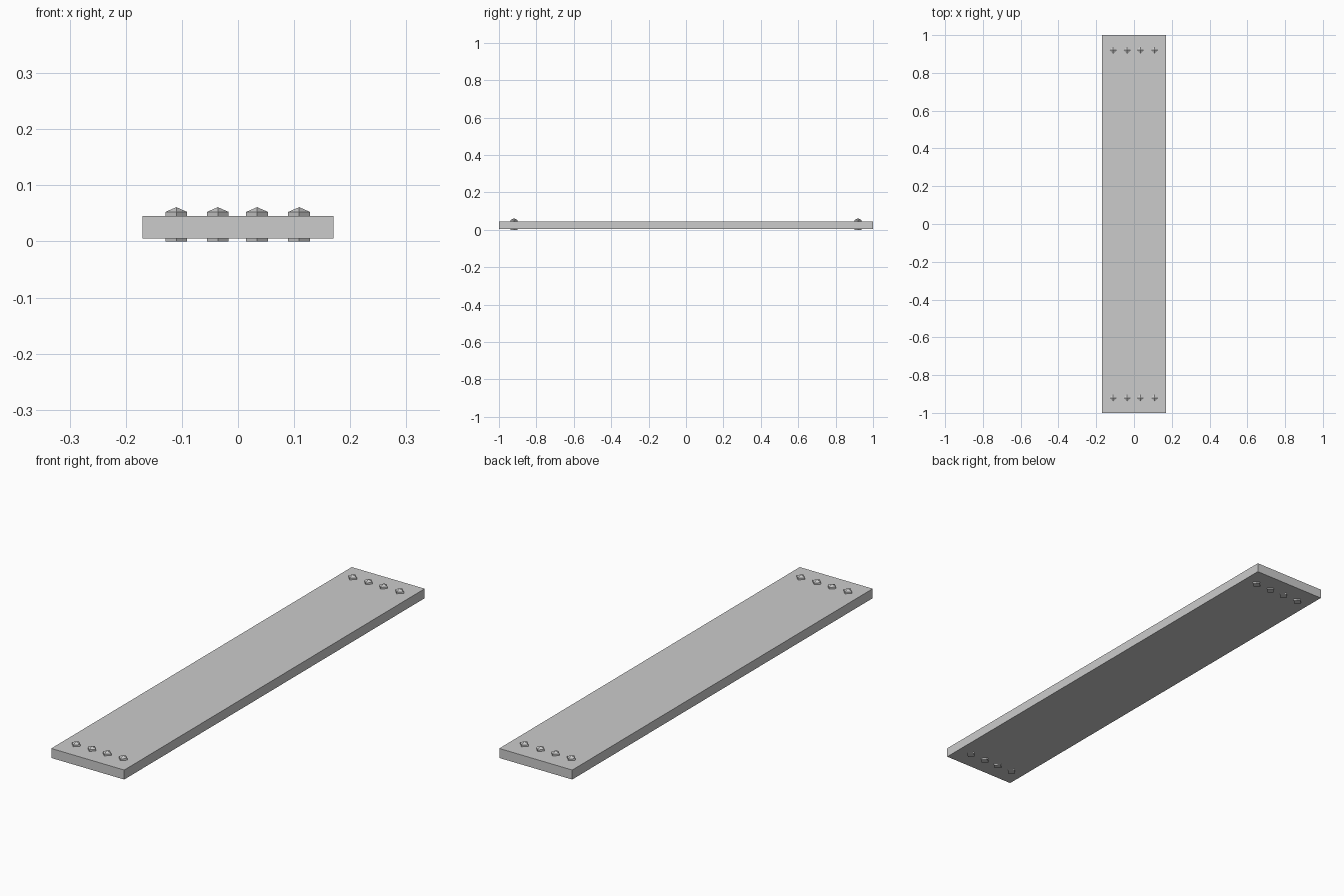
import bpy, bmesh
from math import pi
from mathutils import Matrix

if "Cube" in bpy.data.objects:
    bpy.data.objects.remove(bpy.data.objects["Cube"])

def make_object(name, bm):
    bmesh.ops.recalc_face_normals(bm, faces=bm.faces)
    mesh = bpy.data.meshes.new(name)
    bm.to_mesh(mesh)
    bm.free()
    obj = bpy.data.objects.new(name, mesh)
    bpy.context.collection.objects.link(obj)
    return obj

# Plank board
bm = bmesh.new()
bmesh.ops.create_cube(bm, size=1, matrix=Matrix.Translation((0, 0, 0.0255)) @ Matrix.Diagonal((0.34, 2, 0.04, 1)))
make_object("plank", bm)

# Square nail with a low pyramid head, corner facing forward
def nail(name, x, y, radius=0.0195, shoulder=0.0525, tip=0.061):
    bm = bmesh.new()
    bmesh.ops.create_cone(bm, cap_ends=True, segments=4, radius1=radius, radius2=radius,
                          depth=shoulder, matrix=Matrix.Translation((x, y, shoulder / 2)))
    top = max(bm.faces, key=lambda f: f.calc_center_median().z)
    apex = bmesh.ops.poke(bm, faces=[top])["verts"][0]
    apex.co.z = tip
    make_object(name, bm)

# Row of four nails at each end
for end, y in (("front", -0.92), ("back", 0.92)):
    for i, x in enumerate((-0.11, -0.036, 0.034, 0.109)):
        nail(f"{end}_nail_{i + 1}", x, y)
